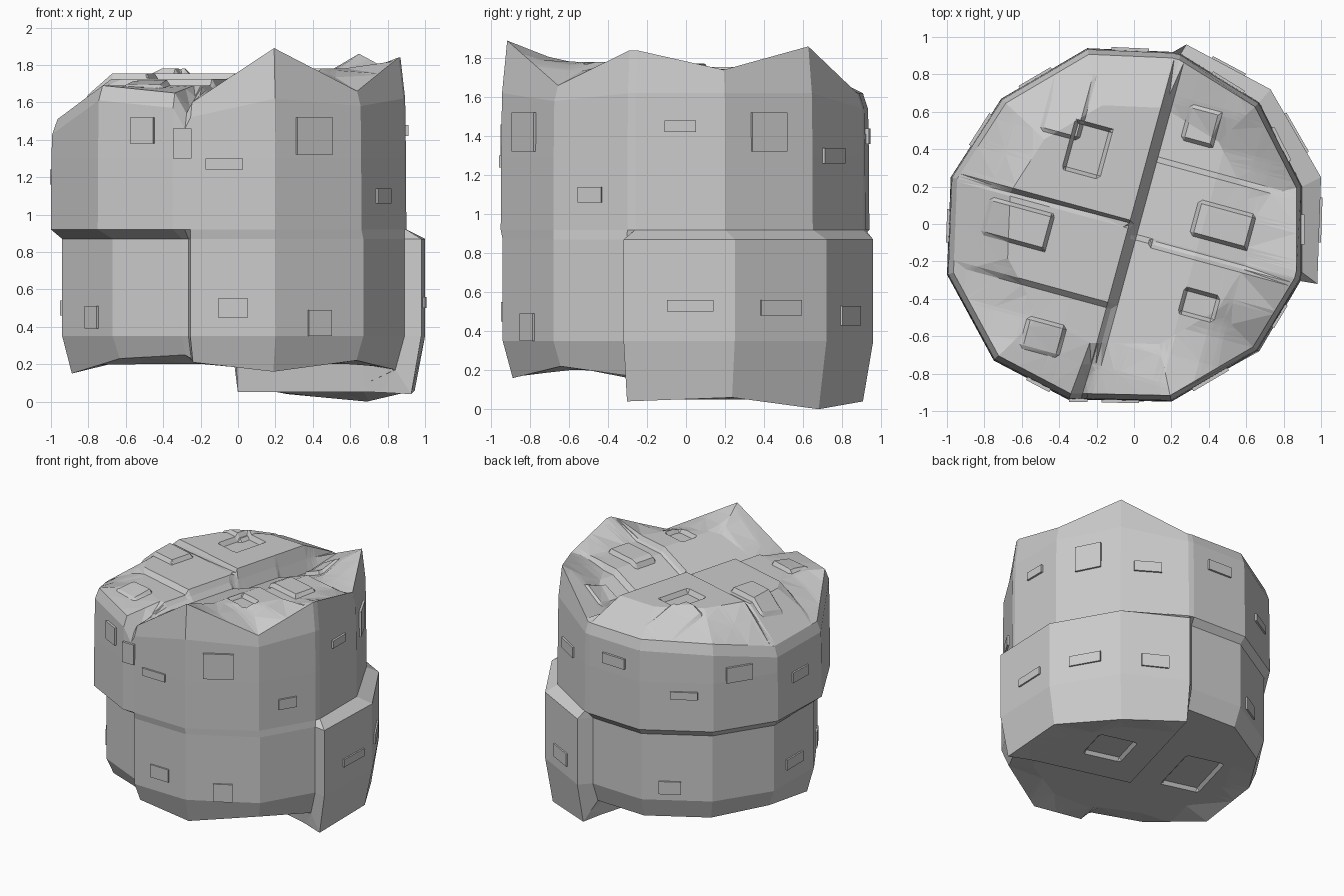
import bpy, bmesh, math
from mathutils import Vector

if "Cube" in bpy.data.objects:
    bpy.data.objects.remove(bpy.data.objects["Cube"])

# outline: upper x, y, lower x, y, top rim z, bottom rim z (counter-clockwise from front crack)
P = [(-.285, -.94, -.265, -.86, 1.54, .23), (-.255, -.94, -.255, -.93, 1.60, .21),
     (.20, -.95, .20, -.94, 1.89, .16), (.66, -.68, .67, -.68, 1.66, .22),
     (.89, -.30, .89, -.305, 1.84, .17), (.90, -.26, .98, -.32, 1.84, .04),
     (.90, .20, 1.0, .25, 1.74, .06), (.67, .65, .73, .72, 1.86, .00),
     (.25, .91, .28, .96, 1.62, .04), (.21, .92, .20, .88, 1.62, .20),
     (-.25, .94, -.24, .90, 1.62, .20), (-.71, .67, -.68, .64, 1.60, .20),
     (-.98, .25, -.94, .24, 1.50, .22), (-1.0, -.27, -.94, -.26, 1.51, .15),
     (-.75, -.73, -.67, -.69, 1.69, .23), (-.35, -.94, -.30, -.86, 1.65, .25)]
N = len(P)
UP = [Vector((p[0], p[1])) for p in P]
LO = [Vector((p[2], p[3])) for p in P]
NRM = Vector((.965, -.263))   # across the main crack
DIR = Vector((.263, .965))    # along the main crack


def ramp(a, b, x):
    return max(0, min(1, (x - a) / (b - a)))


def box(u, v, a, b, c, d):
    e = .02
    return ramp(a, a + e, u) * ramp(b, b - e, u) * ramp(c, c + e, v) * ramp(d, d - e, v)


def rim(pts, vals, p):
    """Radius fraction and rim height in the direction of p."""
    if p.length < 1e-5:
        return 0, vals[0]
    best = None
    for i in range(N):
        a, b = pts[i], pts[(i + 1) % N]
        ca, cb = a.x * p.y - a.y * p.x, p.x * b.y - p.y * b.x
        if ca >= -1e-6 and cb >= -1e-6 and ca + cb > 0:
            k = ca / (ca + cb)
            q = a.lerp(b, k)
            best = p.length / q.length, vals[i] * (1 - k) + vals[(i + 1) % N] * k
    return best


# raised or sunken rectangles on the top: u0, u1, v0, v1, height
PATCH = [(-.45, -.24, .18, .46, -.035), (-.78, -.42, -.27, -.06, .03),
         (-.62, -.4, .35, .72, .025), (.3, .62, .02, .22, .03),
         (.12, .3, .5, .7, .03), (.35, .55, -.4, -.25, -.03),
         (-.42, -.2, -.8, -.62, .03)]


def top_height(u, v):
    left = 1.725 + .03 * ramp(-.03, 0, v) - .035 * ramp(-.44, -.47, v)
    left -= .035 * box(u, v, -2, 0, -.03, .015)
    right = 1.59 + .42 * min(max(u, 0), .36)
    right += .04 * ramp(-.05, -.08, v) - .04 * ramp(.35, .38, v)
    right -= .03 * box(u, v, .1, 2, -.1, -.05)
    z = left + (right - left) * ramp(-.025, .03, u)
    return z + sum(h * box(u, v, a, b, c, d) for a, b, c, d, h in PATCH)


def bottom_height(u, v):
    z = .20 - .15 * ramp(-.01, .01, u) * ramp(-.06, -.04, v)
    return z + .025 * box(u, v, .2, .5, .2, .5) + .025 * box(u, v, -.6, -.3, -.2, .25)


bm = bmesh.new()
top_z = [p[4] for p in P]
bot_z = [p[5] for p in P]
top_rim = [p * .965 for p in UP]
bot_rim = [p * .945 for p in LO]


def ring(pts, zs):
    return [bm.verts.new((p.x, p.y, z)) for p, z in zip(pts, zs)]


def bridge(a, b, mark=0):
    for i in range(N):
        j = (i + 1) % N
        bm.faces.new((a[i], a[j], b[j], b[i])).material_index = mark


# stacked wall rings with the ledge between upper and lower blocks
walls = [ring(bot_rim, bot_z), ring(LO, [.35] * N), ring(LO, [.87] * N),
         ring(UP, [.92] * N), ring([p * .998 for p in UP], [1.3] * N),
         ring([p * .993 for p in UP], [min(z - .08, 1.62) for z in top_z]),
         ring(top_rim, top_z)]
for a, b in zip(walls, walls[1:]):
    bridge(a, b)


def cap(outer, pts, vals, mark, height, us, vs, flat):
    """Close one end, cut it along the joint lines, then set the heights."""
    inner = ring([p * flat for p in pts], vals)
    bridge(outer, inner, mark)
    mid = bm.verts.new((0, 0, vals[0]))
    for i in range(N):
        bm.faces.new((inner[i], inner[(i + 1) % N], mid)).material_index = mark
    for v in {v for f in bm.faces if f.material_index == mark for v in f.verts}:
        if v not in outer:
            v.co.z = rim(pts, vals, v.co.xy)[1]
    for axis, cuts in ((NRM, us), (DIR, vs)):
        for c in sorted(set(cuts)):
            fs = [f for f in bm.faces if f.material_index == mark]
            es = {e for f in fs for e in f.edges}
            ws = {v for f in fs for v in f.verts}
            bmesh.ops.bisect_plane(bm, geom=fs + list(es) + list(ws), dist=1e-5,
                                   plane_co=(axis * c).to_3d(), plane_no=axis.to_3d())
    fs = [f for f in bm.faces if f.material_index == mark]
    for v in {v for f in fs for v in f.verts}:
        p = v.co.xy
        t, r = rim(pts, vals, p)
        w = ramp(flat, 1, t)
        v.co.z = r * w + height(p.dot(NRM), p.dot(DIR)) * (1 - w)
    bmesh.ops.triangulate(bm, faces=fs)


us = [-.025, .03, .36, .1, .12]
vs = [-.47, -.44, -.03, 0, .015, -.05, -.08, -.1, .35, .38]
for a, b, c, d, h in PATCH:
    us += [a, a + .02, b - .02, b]
    vs += [c, c + .02, d - .02, d]
cap(walls[-1], top_rim, top_z, 1, top_height, us, vs, .7)
cap(walls[0], bot_rim, bot_z, 2, bottom_height,
    [-.01, .01, .2, .22, .48, .5, -.6, -.58, -.32, -.3],
    [-.06, -.04, .2, .22, .48, .5, -.2, -.18, .23, .25], .8)
for f in bm.faces:
    f.material_index = 0
bmesh.ops.recalc_face_normals(bm, faces=bm.faces[:])
mesh = bpy.data.meshes.new("stone_drum")
bm.to_mesh(mesh)
bm.free()
drum = bpy.data.objects.new("stone_drum", mesh)
bpy.context.collection.objects.link(drum)


# shallow raised flakes on the wall facets
def flake(pts, i, k, z, w, h):
    a, b = pts[i], pts[(i + 1) % N]
    p, d = a.lerp(b, k), b - a
    bpy.ops.mesh.primitive_cube_add(size=1, location=(p.x, p.y, z),
                                    rotation=(0, 0, math.atan2(d.y, d.x)))
    o = bpy.context.object
    o.name = "wall_flake"
    o.scale = (w, .024, h)


for i, k, z, w, h in [(15, -.2, 1.38, .10, .16), (14, .6, 1.45, .14, .14), (1, .4, 1.27, .2, .06),
                      (2, .45, 1.42, .22, .2), (3, .5, 1.1, .14, .08), (5, .5, 1.45, .16, .06),
                      (6, .5, 1.42, .2, .2), (7, .4, 1.3, .2, .08), (9, .5, 1.4, .2, .08),
                      (10, .6, 1.2, .2, .06), (11, .4, 1.35, .2, .12), (12, .5, 1.2, .18, .08)]:
    flake(UP, i, k % 1, z, w, h)
for i, k, z, w, h in [(1, .5, .5, .16, .1), (2, .5, .42, .14, .14), (5, .6, .53, .24, .06),
                      (6, .5, .52, .24, .08), (7, .5, .48, .2, .1), (10, .4, .45, .16, .1),
                      (12, .5, .5, .2, .08), (13, .6, .45, .12, .12)]:
    flake(LO, i, k, z, w, h)
